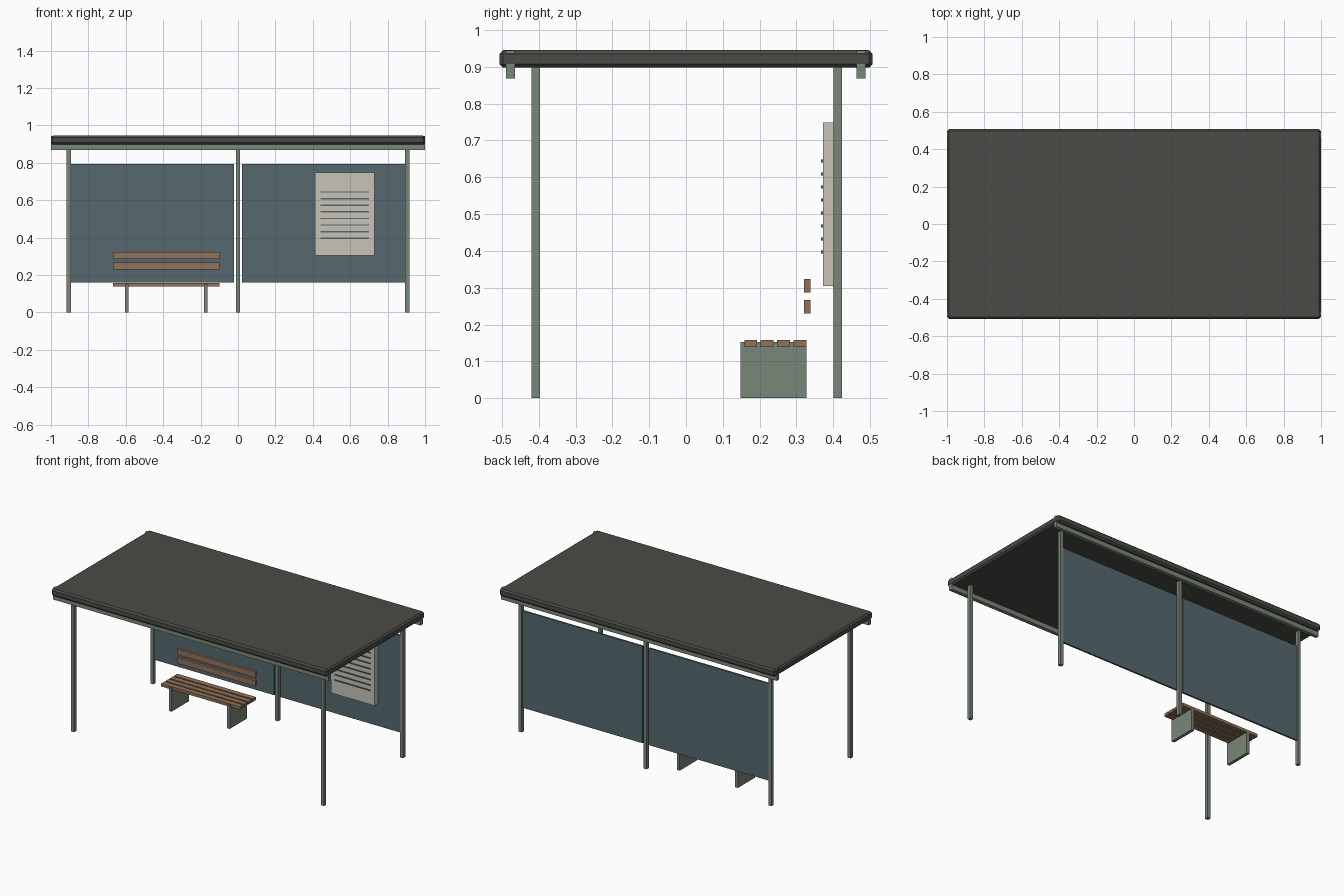
import bpy

cube = bpy.data.objects.get("Cube")
if cube:
    bpy.data.objects.remove(cube, do_unlink=True)


def material(name, rgb):
    mat = bpy.data.materials.new(name)
    mat.use_nodes = True
    mat.diffuse_color = (*rgb, 1)
    mat.node_tree.nodes["Principled BSDF"].inputs["Base Color"].default_value = (*rgb, 1)
    return mat


roof_grey = material("dark_roof_grey", (0.07, 0.07, 0.062))
green = material("sage_green_metal", (0.195, 0.242, 0.192))
blue = material("slate_blue_panel", (0.091, 0.141, 0.156))
cream = material("cream_board", (0.578, 0.552, 0.479))
wood = material("bench_wood", (0.28, 0.171, 0.1))


def box(name, mat, x, y, z, bevel=0):
    """Box spanning the given (min, max) ranges."""
    spans = (x, y, z)
    bpy.ops.mesh.primitive_cube_add(size=1, location=[(a + b) / 2 for a, b in spans])
    ob = bpy.context.object
    ob.name = name
    ob.scale = [b - a for a, b in spans]
    bpy.ops.object.transform_apply(location=False, rotation=False, scale=True)
    ob.data.materials.append(mat)
    if bevel:
        mod = ob.modifiers.new("chamfer", "BEVEL")
        mod.width = bevel
        mod.segments = 1
    return ob


def around(centre, width):
    return (centre - width / 2, centre + width / 2)


# Roof slab with chamfered edges, and the two long beams under it
box("roof", roof_grey, (-1, 1), (-0.507, 0.507), (0.898, 0.945), bevel=0.01)
for side, y in (("front", -0.477), ("back", 0.475)):
    box(side + "_beam", green, (-0.999, 0.999), around(y, 0.024), (0.868, 0.9445))

# Posts: two at the front, three at the back
for side, y, xs in (("front", -0.408, (-0.905, 0.905)), ("back", 0.412, (-0.905, 0, 0.905))):
    for x in xs:
        box(side + "_post", green, around(x, 0.022), around(y, 0.023), (0, 0.9))

# Rear wall panels
for side, span in (("right", (-0.9, -0.022)), ("left", (0.022, 0.9))):
    box(side + "_wall_panel", blue, span, around(0.412, 0.012), (0.16, 0.795))

# Notice board with printed lines
box("notice_board", cream, (0.412, 0.73), (0.372, 0.406), (0.305, 0.748))
for i in range(8):
    box("notice_line", blue, (0.442, 0.7), (0.366, 0.372), around(0.397 + i * 0.0353, 0.007))

# Bench: end supports, seat slats and back slats
bench_x = (-0.668, -0.098)
for x in (-0.595, -0.173):
    box("bench_support", green, around(x, 0.02), (0.148, 0.327), (0, 0.152))
for i in range(4):
    box("seat_slat", wood, bench_x, around(0.176 + i * 0.0445, 0.035), (0.139, 0.158))
for z in (0.248, 0.305):
    box("back_slat", wood, bench_x, around(0.329, 0.018), around(z, 0.037))
